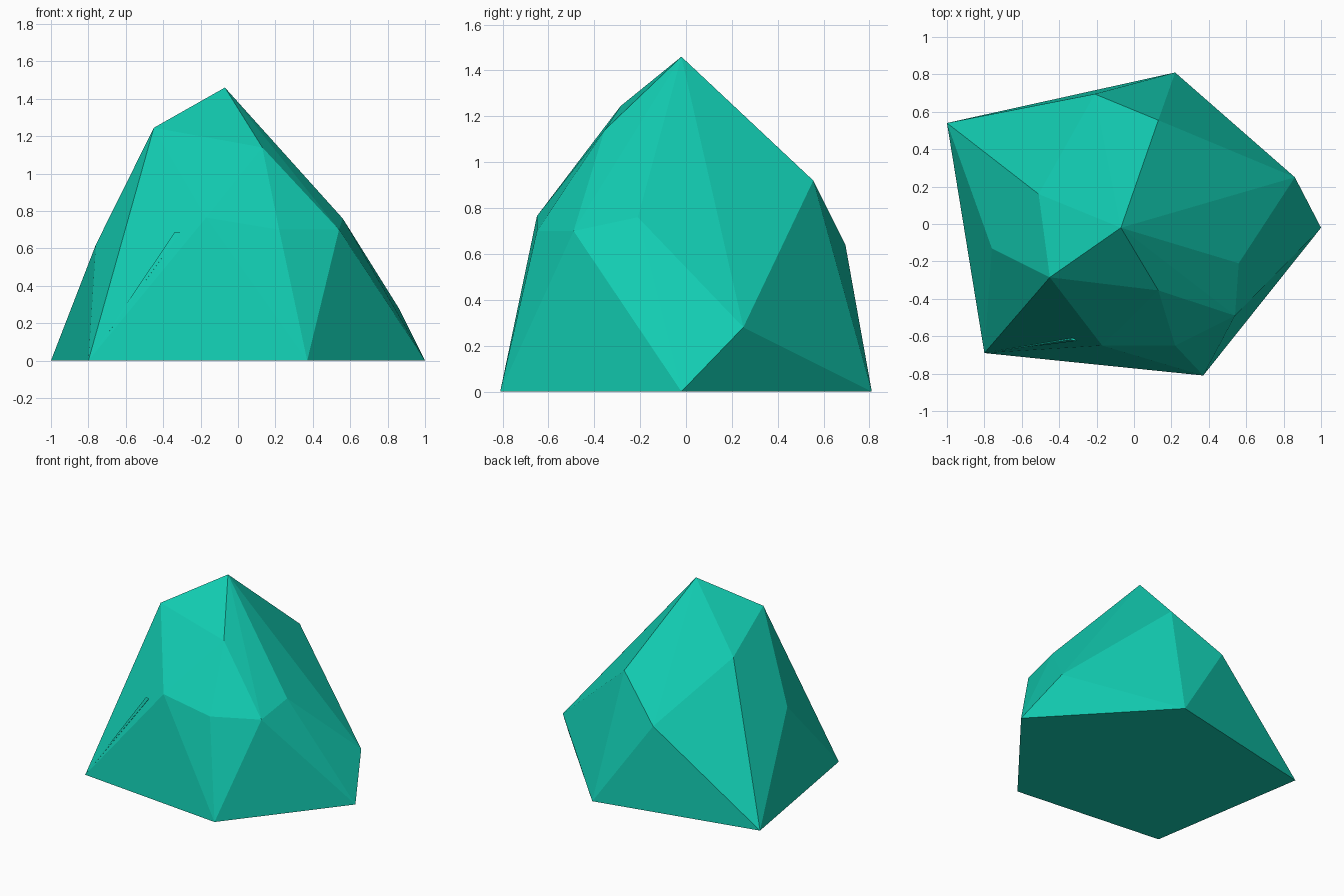
import bpy, bmesh, math

if "Cube" in bpy.data.objects:
    bpy.data.objects.remove(bpy.data.objects["Cube"])

mat = bpy.data.materials.new("teal_stone")
mat.diffuse_color = (0.006, 0.6, 0.44, 1)
mat.use_nodes = True
mat.node_tree.nodes["Principled BSDF"].inputs["Base Color"].default_value = mat.diffuse_color


def faceted_hull(name, corners):
    """Flat-shaded solid spanned by a few corner points."""
    bm = bmesh.new()
    for c in corners:
        bm.verts.new(c)
    bmesh.ops.convex_hull(bm, input=bm.verts[:])
    bmesh.ops.dissolve_limit(bm, angle_limit=math.radians(1),
                             verts=bm.verts[:], edges=bm.edges[:])
    bmesh.ops.recalc_face_normals(bm, faces=bm.faces[:])
    me = bpy.data.meshes.new(name)
    bm.to_mesh(me)
    bm.free()
    me.materials.append(mat)
    ob = bpy.data.objects.new(name, me)
    bpy.context.collection.objects.link(ob)
    return ob


# Five-sided footprint on the ground
foot = [(x, y, 0) for x, y in
        [(-1, .54), (-.8, -.69), (.37, -.81), (1, -.02), (.22, .81)]]
# Lower and middle belt of chipped corners
belt = [(.86, .25, .28), (.56, -.21, .76), (.54, -.49, .70), (.22, -.65, .70),
        (-.17, -.65, .765), (-.76, -.13, .62), (-.21, .695, .64)]
# Upper shoulders and peak
crown = [(.13, .555, .92), (-.51, .16, 1.04), (.13, -.355, 1.14),
         (-.45, -.285, 1.245), (-.07, -.02, 1.46)]
faceted_hull("rock", foot + belt + crown)

# Hairline ridge on the front face
faceted_hull("front_crack", [foot[1], (-.34, -.618, .685),
                             (-.31, -.625, .685), (-.32, -.60, .67)])
